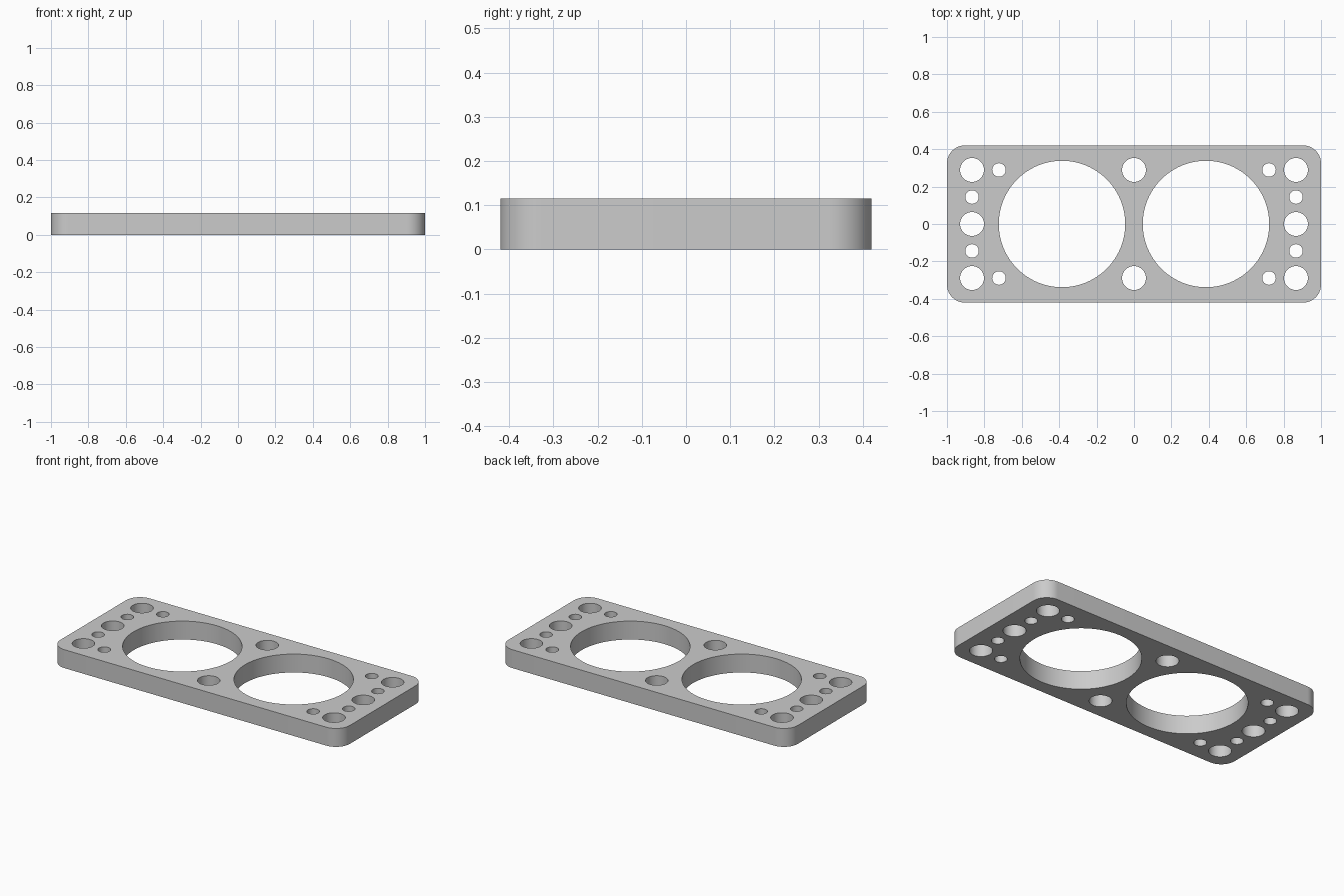
import bpy
import bmesh
import math
from mathutils import Matrix

if "Cube" in bpy.data.objects:
    bpy.data.objects.remove(bpy.data.objects["Cube"], do_unlink=True)

HALF_X, HALF_Y, HEIGHT, CORNER = 1.0, 0.42, 0.115, 0.096


def make_object(name, bm):
    mesh = bpy.data.meshes.new(name)
    bm.to_mesh(mesh)
    bm.free()
    obj = bpy.data.objects.new(name, mesh)
    bpy.context.collection.objects.link(obj)
    return obj


# Plate: rounded rectangle profile, extruded upward
bm = bmesh.new()
steps = 16
profile = []
for quarter, (sx, sy) in enumerate([(1, 1), (-1, 1), (-1, -1), (1, -1)]):
    for i in range(steps + 1):
        a = (quarter + i / steps) * math.pi / 2
        profile.append(bm.verts.new((sx * (HALF_X - CORNER) + CORNER * math.cos(a),
                                     sy * (HALF_Y - CORNER) + CORNER * math.sin(a), 0)))
base = bm.faces.new(profile)
top = bmesh.ops.extrude_face_region(bm, geom=[base])
bmesh.ops.translate(bm, vec=(0, 0, HEIGHT),
                    verts=[v for v in top["geom"] if isinstance(v, bmesh.types.BMVert)])
bmesh.ops.recalc_face_normals(bm, faces=bm.faces)
plate = make_object("perforated_plate", bm)

# Holes: (x, y, radius, sides), mirrored across both axes
holes = [
    (0.385, 0, 0.338, 96),
    (0.866, 0, 0.064, 48), (0.866, 0.289, 0.064, 48), (0, 0.289, 0.064, 48),
    (0.866, 0.144, 0.036, 32), (0.722, 0.289, 0.036, 32),
]
bm = bmesh.new()
for x, y, radius, sides in holes:
    for px, py in {(sx * x, sy * y) for sx in (1, -1) for sy in (1, -1)}:
        bmesh.ops.create_cone(bm, cap_ends=True, segments=sides, radius1=radius,
                              radius2=radius, depth=HEIGHT * 3,
                              matrix=Matrix.Translation((px, py, HEIGHT / 2)))
cutter = make_object("hole_cutter", bm)
cutter.hide_render = True

# Cut the holes and discard the cutter
bpy.ops.object.select_all(action="DESELECT")
plate.select_set(True)
bpy.context.view_layer.objects.active = plate
cut = plate.modifiers.new("holes", "BOOLEAN")
cut.operation = "DIFFERENCE"
cut.solver = "EXACT"
cut.object = cutter
bpy.ops.object.modifier_apply(modifier=cut.name)
bpy.data.objects.remove(cutter, do_unlink=True)

# Grey finish, round walls smooth with sharp rims
grey = bpy.data.materials.new("light_grey")
grey.use_nodes = True
colour = (0.6, 0.6, 0.6, 1)
grey.diffuse_color = colour
grey.node_tree.nodes["Principled BSDF"].inputs["Base Color"].default_value = colour
plate.data.materials.clear()
plate.data.materials.append(grey)
bpy.ops.object.shade_smooth_by_angle(angle=math.radians(30))
